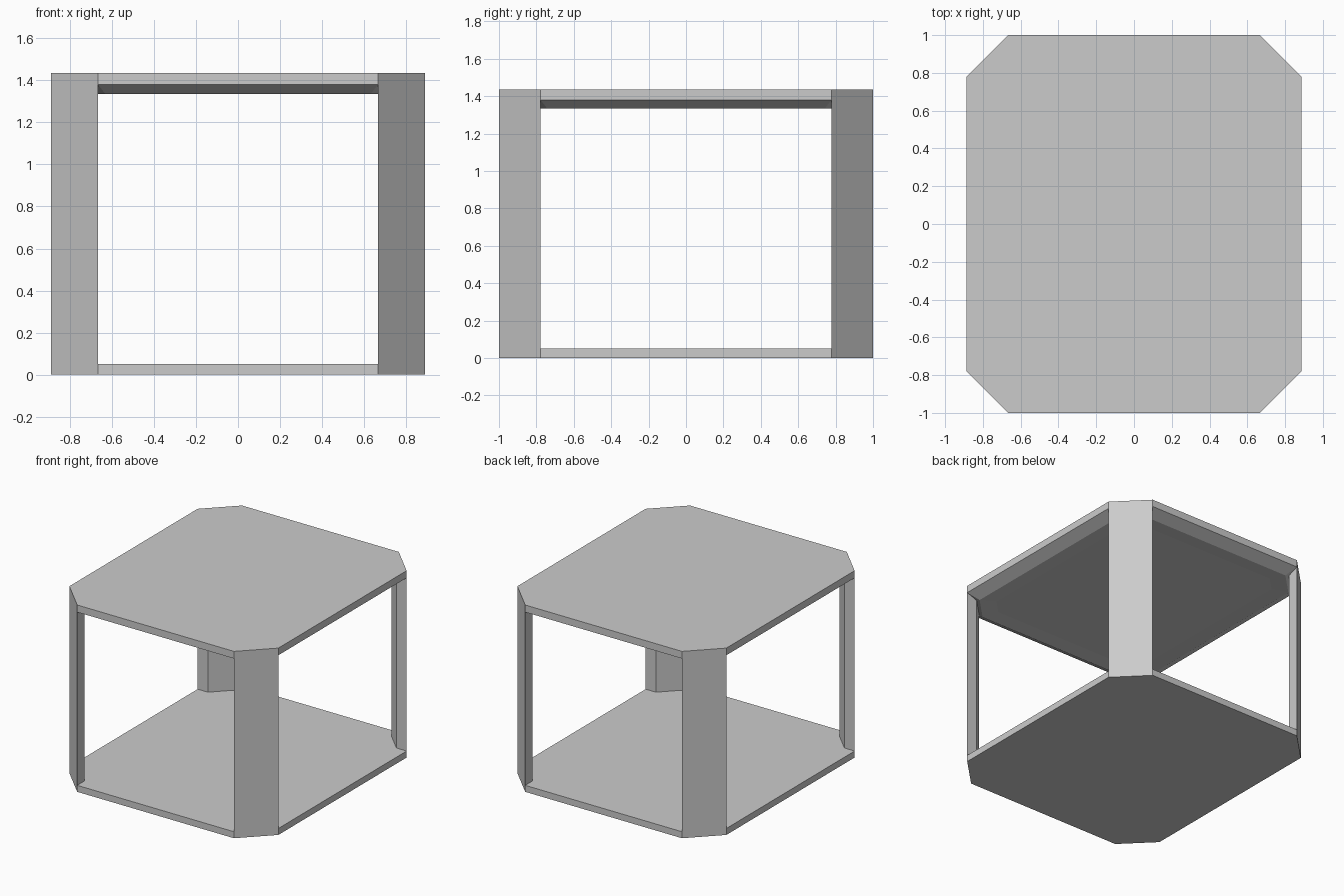
import bpy, bmesh
from math import sqrt

if "Cube" in bpy.data.objects:
    bpy.data.objects.remove(bpy.data.objects["Cube"])

HX, HY, CUT = 0.888, 1.0, 0.222      # half sizes and corner cut
TOP = 1.435                          # overall height
FLOOR, LIP = 0.05, 1.38              # bottom slab top, top slab edge underside


def octagon(inset=0.0):
    """Rectangle with cut corners, offset inward."""
    x, y = HX - inset, HY - inset
    c = CUT - inset * (2 - sqrt(2))
    return [(x, -y + c), (x, y - c), (x - c, y), (-x + c, y),
            (-x, y - c), (-x, -y + c), (-x + c, -y), (x - c, -y)]


def loft(name, rings):
    """Closed solid through (outline, z) rings, bottom to top."""
    bm = bmesh.new()
    loops = [[bm.verts.new((x, y, z)) for x, y in outline] for outline, z in rings]
    n = len(loops[0])
    for a, b in zip(loops, loops[1:]):
        for i in range(n):
            j = (i + 1) % n
            bm.faces.new((a[i], a[j], b[j], b[i]))
    bm.faces.new(loops[0][::-1])
    bm.faces.new(loops[-1])
    bmesh.ops.recalc_face_normals(bm, faces=bm.faces)
    mesh = bpy.data.meshes.new(name)
    bm.to_mesh(mesh)
    bm.free()
    obj = bpy.data.objects.new(name, mesh)
    bpy.context.collection.objects.link(obj)
    return obj


# Bottom shelf
loft("bottom_shelf", [(octagon(), 0), (octagon(), FLOOR)])

# Table top: straight edge, sloped underside, very shallow recess
loft("table_top", [(octagon(0.2), 1.343), (octagon(0.085), 1.335),
                   (octagon(), LIP), (octagon(), TOP)])

# Four corner posts, set flush with the cut corners
T = 0.087
profile = [(HX - CUT, HY), (HX - CUT, HY - T), (HX - T, HY - CUT), (HX, HY - CUT)]
for side_y, depth in ((-1, "front"), (1, "back")):
    for side_x, side in ((-1, "left"), (1, "right")):
        outline = [(x * side_x, y * side_y) for x, y in profile]
        loft(f"{depth}_{side}_post", [(outline, FLOOR), (outline, LIP)])
